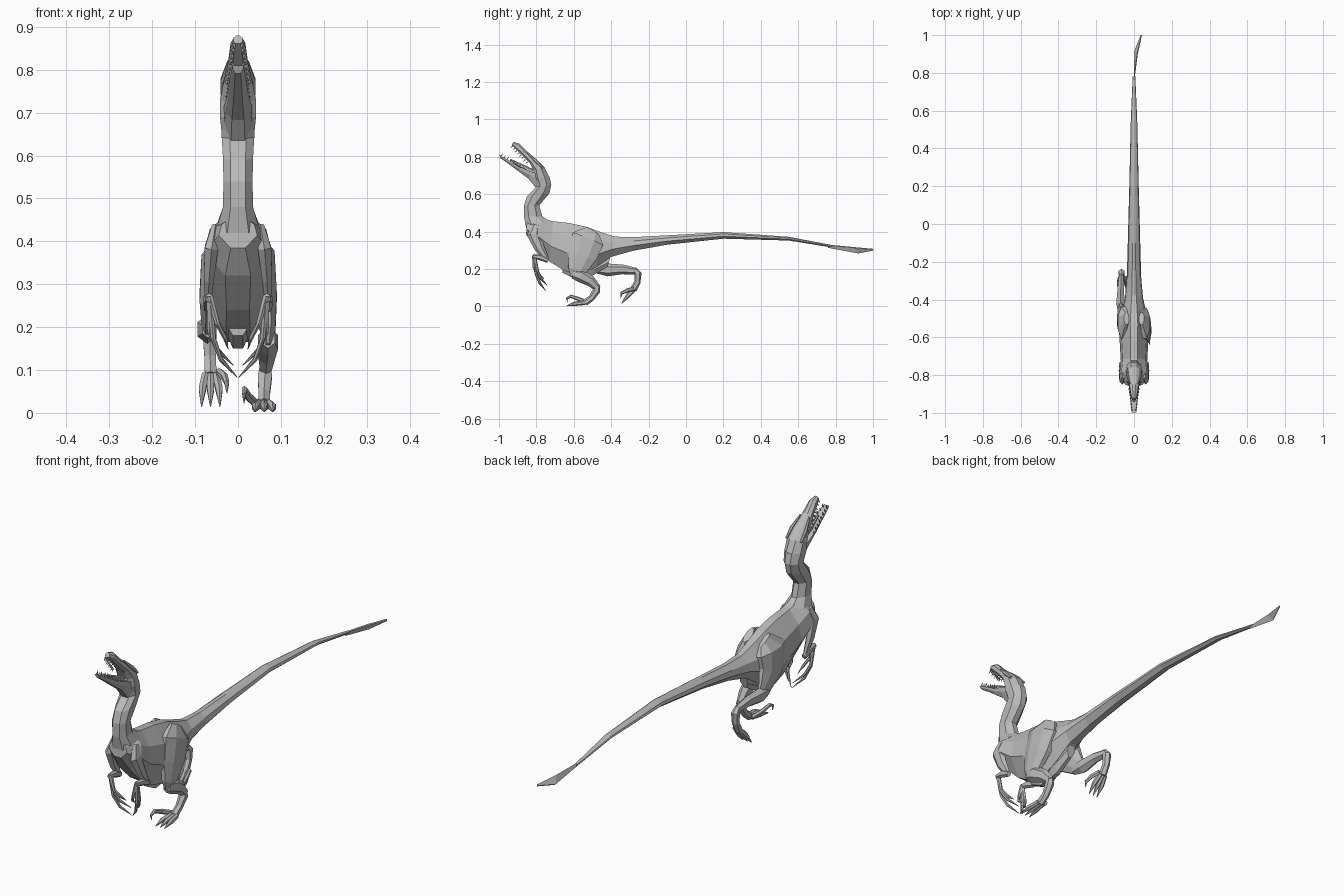
import bpy
import bmesh
from mathutils import Vector

default_cube = bpy.data.objects.get("Cube")
if default_cube:
    bpy.data.objects.remove(default_cube, do_unlink=True)

grey = bpy.data.materials.new("plain grey")
grey.use_nodes = True
grey_colour = (0.5, 0.5, 0.5, 1)
grey.diffuse_color = grey_colour
grey.node_tree.nodes["Principled BSDF"].inputs["Base Color"].default_value = grey_colour


def skin_rings(name, rings):
    """Join a list of equal rings of points into one closed, flat-shaded object."""
    bm = bmesh.new()
    loops = [[bm.verts.new(point) for point in ring] for ring in rings]
    count = len(loops[0])
    for lower, upper in zip(loops, loops[1:]):
        for i in range(count):
            j = (i + 1) % count
            bm.faces.new((lower[i], lower[j], upper[j], upper[i]))
    bm.faces.new(loops[0])
    bm.faces.new(loops[-1])
    bmesh.ops.recalc_face_normals(bm, faces=bm.faces)
    mesh = bpy.data.meshes.new(name)
    bm.to_mesh(mesh)
    bm.free()
    mesh.materials.append(grey)
    part = bpy.data.objects.new(name, mesh)
    bpy.context.collection.objects.link(part)
    return part


def hull(name, sections, profile):
    """Symmetric body: each section is (y, z) below, (y, z) above and a half width."""
    rings = []
    for y_low, z_low, y_top, z_top, width in sections:
        low, top = Vector((0, y_low, z_low)), Vector((0, y_top, z_top))
        half = [low.lerp(top, t) + Vector((width * w, 0, 0)) for t, w in profile]
        mirrored = [Vector((-p.x, p.y, p.z)) for p in reversed(half)]
        rings.append(half + mirrored)
    return skin_rings(name, rings)


def limb(name, path, flat=0.8, sides=6):
    """Tapered tube along (x, y, z, radius) points, flattened across x."""
    from math import cos, sin, tau
    points = [Vector(p[:3]) for p in path]
    rings = []
    for i, point in enumerate(path):
        ahead = points[min(i + 1, len(points) - 1)]
        behind = points[max(i - 1, 0)]
        along = (ahead - behind).normalized()
        across = Vector((1, 0, 0))
        across = (across - along * across.dot(along)).normalized()
        upward = along.cross(across)
        radius = point[3]
        ring = []
        for k in range(sides):
            angle = tau * (k + 0.5) / sides
            ring.append(points[i] + across * cos(angle) * radius * flat
                        + upward * sin(angle) * radius)
        rings.append(ring)
    return skin_rings(name, rings)


# Torso and tail in one long hull
body_profile = [(0, 0.38), (0.38, 1), (0.72, 0.85), (1, 0.25)]
hull("torso_and_tail", [
    (-.855, .385, -.85, .46, .045),
    (-.81, .32, -.77, .47, .078),
    (-.73, .24, -.71, .455, .07),
    (-.65, .19, -.62, .445, .075),
    (-.57, .165, -.53, .425, .08),
    (-.48, .21, -.45, .395, .065),
    (-.4, .265, -.38, .373, .048),
    (-.28, .298, -.28, .37, .038),
    (-.1, .33, -.1, .38, .033),
    (.2, .362, .2, .397, .025),
    (.55, .352, .55, .372, .017),
    (.78, .315, .78, .328, .007),
], body_profile)

# Pubic keel under the belly
hull("belly_keel", [
    (-.66, .18, -.66, .26, .03),
    (-.6, .15, -.58, .25, .03),
    (-.5, .165, -.47, .25, .025),
    (-.42, .21, -.4, .28, .02),
], body_profile)

# Twisted blade at the tip of the tail
tail_edges = [((0, .76, .315), (0, .76, .328)),
              ((.005, .92, .285), (.018, .9, .315)),
              ((.038, 1, .3), (.04, 1, .306))]
thin = Vector((.002, 0, -.002))
skin_rings("tail_blade", [
    [Vector(a) - thin, Vector(a) + thin, Vector(b) + thin, Vector(b) - thin]
    for a, b in tail_edges])

# Neck, skull and lower jaw
head_profile = [(0, 0.5), (0.25, 1), (0.7, 0.95), (1, 0.35)]
hull("neck", [
    (-.855, .42, -.73, .455, .05),
    (-.866, .48, -.768, .482, .035),
    (-.866, .54, -.785, .54, .034),
    (-.85, .59, -.73, .605, .035),
    (-.80, .64, -.72, .65, .038),
    (-.81, .69, -.73, .695, .04),
], head_profile)
hull("skull", [
    (-.80, .65, -.721, .65, .038),
    (-.815, .69, -.73, .69, .042),
    (-.815, .725, -.757, .745, .042),
    (-.835, .765, -.795, .783, .034),
    (-.875, .808, -.85, .828, .024),
    (-.915, .845, -.89, .87, .018),
    (-.932, .862, -.922, .88, .011),
], head_profile)
hull("lower_jaw", [
    (-.80, .63, -.77, .70, .036),
    (-.843, .683, -.82, .718, .032),
    (-.90, .725, -.89, .745, .024),
    (-.96, .77, -.955, .785, .018),
    (-.992, .792, -.998, .81, .013),
], [(0, 0.45), (0.5, 0.9), (1, 1)])
limb("tongue", [(0, -.82, .722, .012), (0, -.88, .75, .012), (0, -.94, .785, .004)])


def tooth_row(name, start, end, direction, count=8):
    start, end, direction = Vector(start), Vector(end), Vector(direction)
    for i in range(count):
        root = start.lerp(end, i / (count - 1))
        tip = root + direction * (1 if i % 2 else 0.75)
        limb(name, [(*root, .005), (*tip, .0007)], sides=4)


for side, label in ((1, "left"), (-1, "right")):
    # Teeth and brow on each side of the head
    tooth_row(label + "_upper_tooth", (side * .026, -.848, .773),
              (side * .009, -.926, .858), (0, -.013, -.012))
    tooth_row(label + "_lower_tooth", (side * .026, -.875, .737),
              (side * .01, -.988, .803), (0, .008, .017))
    limb(label + "_brow", [(side * .036, -.765, .74, .006), (side * .035, -.8, .775, .009),
                           (side * .022, -.845, .82, .004)])

    # Arm folded back to the elbow, with the wrist forward
    limb(label + "_upper_arm", [
        (side * .052, -.80, .435, .02), (side * .062, -.815, .385, .036),
        (side * .068, -.785, .315, .027), (side * .07, -.745, .25, .014)], flat=0.5)
    limb(label + "_forearm", [
        (side * .07, -.737, .245, .013), (side * .069, -.775, .262, .017),
        (side * .067, -.818, .268, .011)])

    # Three long fingers curling in toward the middle
    for number, (spread, reach) in enumerate(((0, 1), (.008, .85), (-.01, .65))):
        limb(label + "_finger_" + "abc"[number], [
            (side * .066, -.812, .272, .011),
            (side * (.058 + spread), -.802 + spread, .27 - .095 * reach, .008),
            (side * (.04 + spread), -.782 + spread, .27 - .145 * reach, .007),
            (side * (.002 + .06 * (1 - reach)), -.75 + spread, .27 - .187 * reach, .001)])


def leg(label, side, thigh, shin, foot, toe_knuckle, toe_tip, sickle):
    """Each path holds (x, y, z, radius) with x measured outward from the middle."""
    def outward(path):
        return [(side * x, y, z, r) for x, y, z, r in path]

    limb(label + "_thigh", outward(thigh), flat=0.36, sides=8)
    limb(label + "_shin", outward(shin), flat=0.75)
    limb(label + "_foot", outward(foot), flat=0.9)
    for number, spread in enumerate((-.02, 0, .019)):
        x, y, z, r = foot[-1]
        limb(label + "_toe_" + "abc"[number], outward([
            (x + spread * 0.6, y, z, r * 0.7),
            (x + spread, *toe_knuckle, .012),
            (x + spread * 1.1, *toe_tip, .0015)]))
    limb(label + "_sickle_claw", outward(sickle))


# Planted left leg
leg("left", 1,
    [(.04, -.5, .405, .04), (.054, -.525, .36, .095), (.063, -.555, .27, .083),
     (.07, -.585, .19, .052), (.07, -.6, .155, .02)],
    [(.07, -.605, .175, .025), (.07, -.565, .165, .036),
     (.067, -.51, .135, .029), (.064, -.47, .095, .018)],
    [(.064, -.475, .115, .015), (.063, -.478, .085, .021),
     (.061, -.505, .045, .017), (.061, -.54, .02, .018)],
    (-.595, .014), (-.64, .003),
    [(.042, -.53, .022, .011), (.022, -.575, .04, .011),
     (.015, -.615, .054, .009), (.014, -.637, .043, .006), (.014, -.634, .022, .001)])

# Trailing right leg, lifted behind the body
leg("right", -1,
    [(.04, -.5, .405, .04), (.054, -.525, .36, .095), (.063, -.51, .27, .08),
     (.07, -.455, .215, .045), (.07, -.425, .19, .025)],
    [(.07, -.475, .195, .02), (.072, -.42, .195, .034),
     (.07, -.34, .198, .026), (.067, -.265, .188, .018)],
    [(.067, -.275, .2, .012), (.066, -.257, .175, .02),
     (.065, -.26, .13, .017), (.064, -.282, .088, .018)],
    (-.312, .055), (-.345, .015),
    [(.045, -.28, .095, .011), (.032, -.315, .085, .011),
     (.026, -.345, .07, .008), (.026, -.35, .045, .001)])
